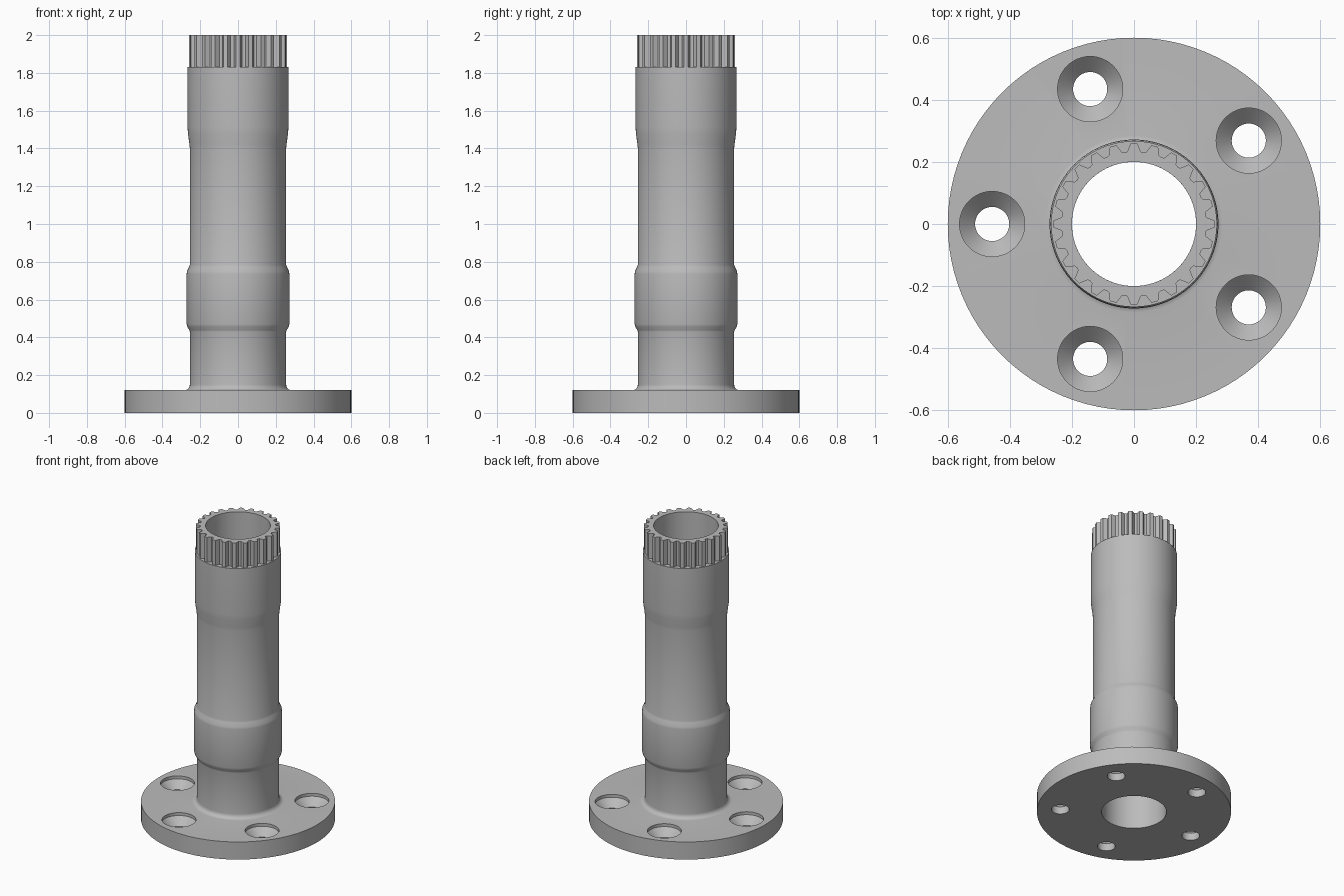
import bpy
import bmesh
from math import cos, sin, pi, radians

cube = bpy.data.objects.get("Cube")
if cube:
    bpy.data.objects.remove(cube, do_unlink=True)

SEGMENTS = 96
BORE = 0.2
SHOULDER = 1.83
TOP = 2.0

steel = bpy.data.materials.new("grey_steel")
steel.use_nodes = True
steel.diffuse_color = (0.5, 0.5, 0.5, 1)
steel.node_tree.nodes["Principled BSDF"].inputs["Base Color"].default_value = (0.5, 0.5, 0.5, 1)


def finish(name, bm):
    bmesh.ops.recalc_face_normals(bm, faces=bm.faces)
    mesh = bpy.data.meshes.new(name)
    bm.to_mesh(mesh)
    bm.free()
    mesh.materials.append(steel)
    obj = bpy.data.objects.new(name, mesh)
    bpy.context.collection.objects.link(obj)
    return obj


def lathe(name, profile, segments=SEGMENTS):
    """Turn a closed (radius, height) profile about the z axis."""
    bm = bmesh.new()
    verts = [bm.verts.new((r, 0, z)) for r, z in profile]
    edges = [bm.edges.new((a, b)) for a, b in zip(verts, verts[1:] + verts[:1])]
    bmesh.ops.spin(bm, geom=verts + edges, cent=(0, 0, 0), axis=(0, 0, 1),
                   angle=2 * pi, steps=segments, use_merge=True)
    bmesh.ops.remove_doubles(bm, verts=bm.verts, dist=1e-5)
    bmesh.ops.dissolve_degenerate(bm, edges=bm.edges, dist=1e-5)
    return finish(name, bm)


def smooth(obj, angle):
    bpy.ops.object.select_all(action='DESELECT')
    obj.select_set(True)
    bpy.context.view_layer.objects.active = obj
    bpy.ops.object.shade_smooth_by_angle(angle=radians(angle))


# Flange and hollow shaft: root fillet, lower collar, flared upper collar
fillet = [(0.285 - 0.03 * sin(t * pi / 12), 0.15 - 0.03 * cos(t * pi / 12))
          for t in range(7)]
shaft = lathe("flanged_shaft", [
    (BORE, 0), (0.6, 0), (0.6, 0.12), *fillet,
    (0.255, 0.43), (0.257, 0.437), (0.268, 0.455), (0.272, 0.47),
    (0.272, 0.735), (0.27, 0.75), (0.259, 0.772), (0.255, 0.785),
    (0.255, 1.40), (0.257, 1.42), (0.265, 1.48), (0.267, 1.51),
    (0.267, SHOULDER), (BORE, SHOULDER)])

# Five countersunk bolt holes
for i in range(5):
    cutter = lathe("bolt_hole_cutter", [
        (0, -0.1), (0.055, -0.1), (0.055, 0.05), (0.105, 0.1),
        (0.105, 0.2), (0, 0.2)], 48)
    a = pi + i * 2 * pi / 5
    cutter.location = (0.457 * cos(a), 0.457 * sin(a), 0)
    cutter.hide_render = True
    cutter.hide_set(True)
    cut = shaft.modifiers.new("bolt_hole", 'BOOLEAN')
    cut.operation = 'DIFFERENCE'
    cut.solver = 'EXACT'
    cut.object = cutter

# Bake the cuts, then shade, so that the rims stay sharp
bpy.context.view_layer.update()
cut_mesh = bpy.data.meshes.new_from_object(
    shaft.evaluated_get(bpy.context.evaluated_depsgraph_get()))
shaft.modifiers.clear()
shaft.data = cut_mesh
for obj in [o for o in bpy.data.objects if o.name.startswith("bolt_hole_cutter")]:
    bpy.data.objects.remove(obj, do_unlink=True)
smooth(shaft, 35)

# Splined crown: toothed outer wall around the same bore
TEETH = 24
tooth = [(-0.5, 0.232), (-0.36, 0.234), (-0.16, 0.26), (0.16, 0.26), (0.36, 0.234)]
bm = bmesh.new()
rings = []
for k in range(TEETH):
    for offset, radius in tooth:
        a = (k + offset) * 2 * pi / TEETH
        rings.append([bm.verts.new((r * cos(a), r * sin(a), z)) for r, z in
                      ((BORE, SHOULDER), (radius, SHOULDER), (radius, TOP), (BORE, TOP))])
for p, q in zip(rings, rings[1:] + rings[:1]):
    for j in range(4):
        n = (j + 1) % 4
        bm.faces.new((p[j], p[n], q[n], q[j]))
smooth(finish("splined_crown", bm), 20)
